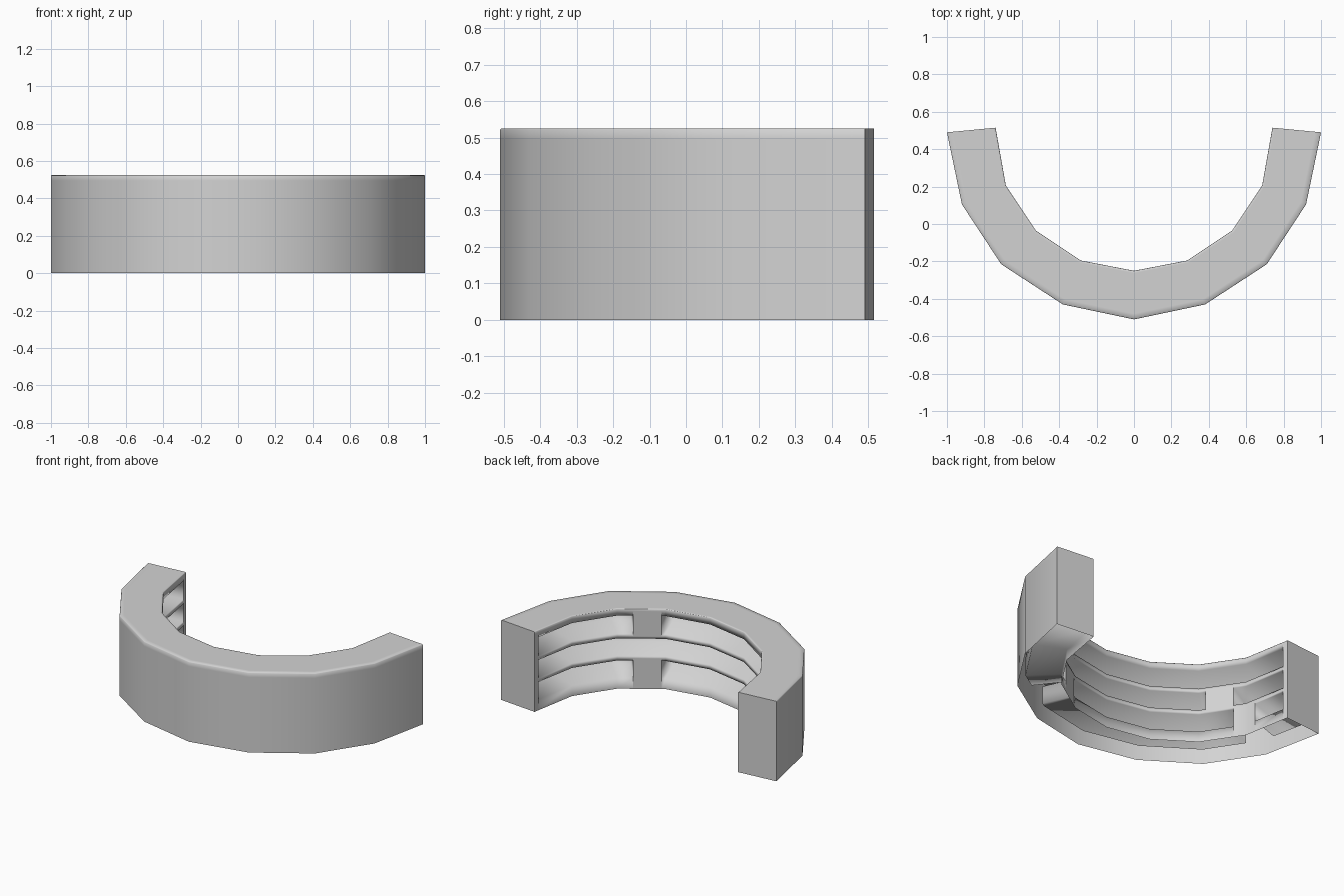
import bpy, bmesh, math
from mathutils import Vector

cube = bpy.data.objects.get("Cube")
if cube:
    bpy.data.objects.remove(cube, do_unlink=True)

grey = bpy.data.materials.new("light_grey")
grey.use_nodes = True
grey.diffuse_color = (0.65, 0.65, 0.65, 1)
grey.node_tree.nodes["Principled BSDF"].inputs["Base Color"].default_value = (0.65, 0.65, 0.65, 1)

# Plan outline from one end to the centre, then mirrored
half_outer = [(-1, 0.49), (-0.92, 0.105), (-0.71, -0.215), (-0.38, -0.43), (0, -0.51)]
half_inner = [(-0.74, 0.515), (-0.685, 0.205), (-0.525, -0.035), (-0.285, -0.195), (0, -0.25)]


def mirrored(points):
    return [Vector(p) for p in points] + [Vector((-x, y)) for x, y in reversed(points[:-1])]


OUTER, INNER = mirrored(half_outer), mirrored(half_inner)
LAST = len(OUTER) - 1
HEIGHT = 0.525


def along(path, t):
    i = min(int(t), LAST - 1)
    return path[i].lerp(path[i + 1], t - i)


def sweep(name, profile, start, end, caps=(), cap_points=slice(None), sharp_caps=False):
    """Sweep an open (depth, height) profile along the curved plan."""
    stations = [start] + [i for i in range(LAST + 1) if start < i < end] + [end]
    bm = bmesh.new()
    rings = []
    for t in stations:
        a, b = along(OUTER, t), along(INNER, t)
        rings.append([bm.verts.new((*a.lerp(b, s), z)) for s, z in profile])
    for r, q in zip(rings, rings[1:]):
        for i in range(len(profile) - 1):
            bm.faces.new((r[i], q[i], q[i + 1], r[i + 1]))
    for index in caps:
        ring = rings[index][cap_points]
        cap = bm.faces.new(ring if index == 0 else ring[::-1])
        for edge in cap.edges:
            edge.smooth = not sharp_caps
    mesh = bpy.data.meshes.new(name)
    bm.to_mesh(mesh)
    bm.free()
    obj = bpy.data.objects.new(name, mesh)
    bpy.context.collection.objects.link(obj)
    mesh.materials.append(grey)
    bpy.ops.object.select_all(action='DESELECT')
    obj.select_set(True)
    bpy.context.view_layer.objects.active = obj
    bpy.ops.object.shade_smooth_by_angle(angle=math.radians(95))


# Hollow shell, open underneath, with support loops for a soft shaded top edge
skin = [(0, 0), (0, HEIGHT - 0.03), (0, HEIGHT - 0.004), (0.015, HEIGHT), (0.12, HEIGHT),
        (0.95, HEIGHT), (0.99, HEIGHT), (1, HEIGHT - 0.003), (1, HEIGHT - 0.015)]
WALL = 0.1
sweep("counter_shell", skin, WALL, LAST - WALL)
panel = skin + [(1, 0)]
sweep("right_end_panel", panel, 0, WALL, caps=(0,), sharp_caps=True)
sweep("left_end_panel", panel, LAST - WALL, LAST, caps=(-1,), sharp_caps=True)

# Shelf rows on the inner side: band bottom, opening bottom and top, band top, dividers
BACK = 0.18
rows = [
    ("upper", (0.345, 0.36, 0.48, HEIGHT - 0.015), [(5.08, 5.67)]),
    ("middle", (0.2, 0.215, 0.33, 0.345), [(1.27, 1.86)]),
    ("lower", (0, 0.07, 0.185, 0.2), [(0.78, 1.27), (5.08, 5.67)]),
]
for name, (bottom, low, high, top), dividers in rows:
    recess = [(1, top), (1, high), (BACK, high), (BACK, low), (1, low), (1, bottom)]
    start = WALL
    for a, b in dividers + [(LAST - WALL, None)]:
        sweep(name + "_shelf", recess, start, a, caps=(0, -1), cap_points=slice(1, 5))
        if b:
            sweep(name + "_divider", [(1, top), (1, bottom)], a, b)
        start = b
